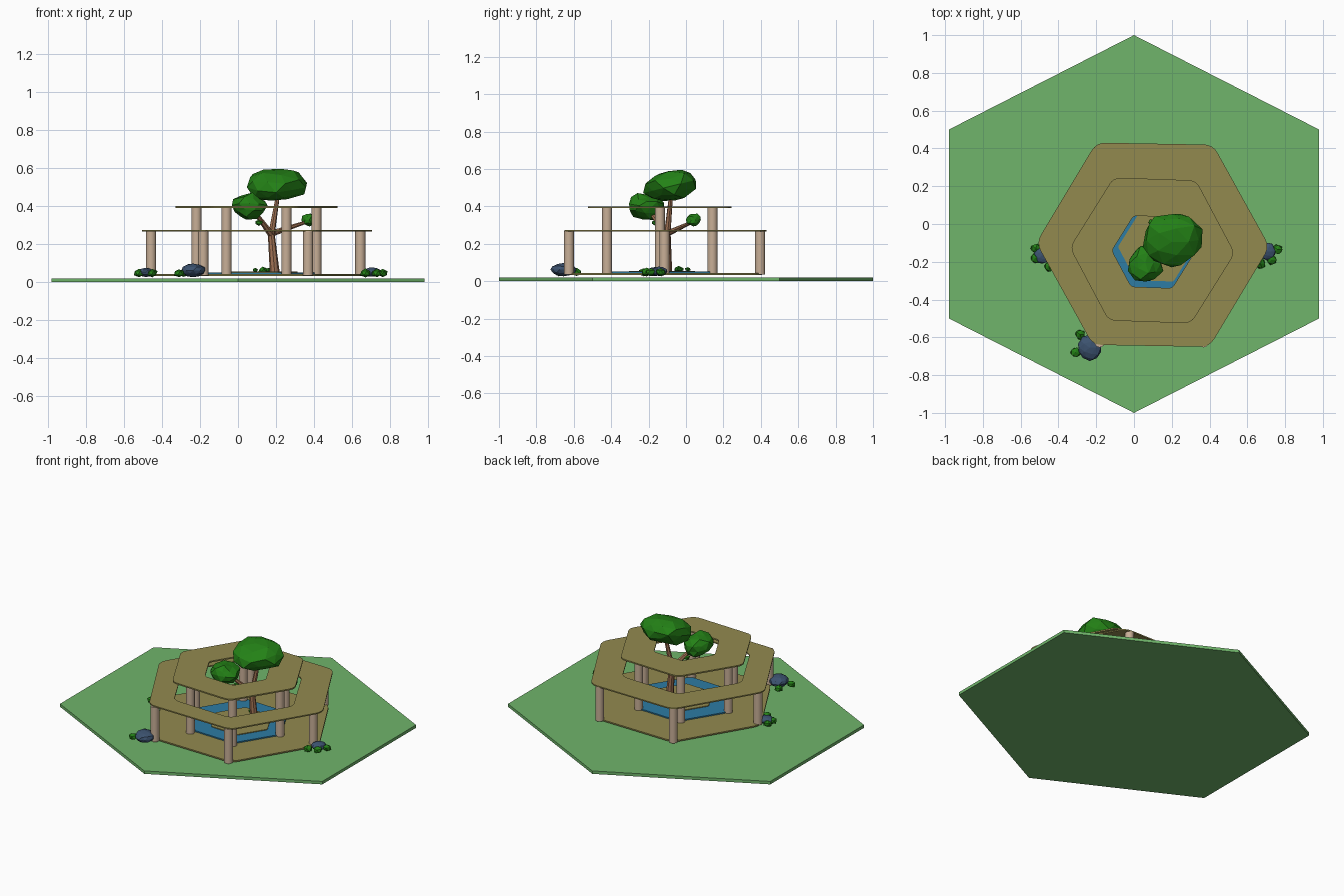
import bpy, bmesh, math, random
from mathutils import Vector, Matrix

cube = bpy.data.objects.get("Cube")
if cube:
    bpy.data.objects.remove(cube, do_unlink=True)
random.seed(4)


def material(name, rgb):
    m = bpy.data.materials.new(name)
    m.use_nodes = True
    m.diffuse_color = (*rgb, 1)
    m.node_tree.nodes["Principled BSDF"].inputs["Base Color"].default_value = (*rgb, 1)
    return m


grass = material("grass_green", (0.16, 0.46, 0.145))
wood = material("olive_wood", (0.29, 0.255, 0.078))
stone = material("pale_column", (0.58, 0.43, 0.31))
leaf = material("leaf_green", (0.017, 0.22, 0.008))
rock = material("slate_blue", (0.045, 0.085, 0.16))
water = material("water_blue", (0.026, 0.2, 0.37))
bark = material("bark_brown", (0.36, 0.17, 0.09))


def finish(bm, name, mat, smooth=False):
    bmesh.ops.recalc_face_normals(bm, faces=bm.faces)
    me = bpy.data.meshes.new(name)
    bm.to_mesh(me)
    bm.free()
    me.materials.append(mat)
    ob = bpy.data.objects.new(name, me)
    bpy.context.collection.objects.link(ob)
    if smooth:
        bpy.ops.object.select_all(action='DESELECT')
        ob.select_set(True)
        bpy.context.view_layer.objects.active = ob
        bpy.ops.object.shade_smooth_by_angle(angle=math.radians(40))
    return ob


def hexagon(center, radius, cut, turn, steps=4):
    """Hexagon with rounded corners, pointing along x."""
    c = [Vector(center) + Vector((math.cos(a), math.sin(a))) * radius
         for a in (math.radians(60 * i + turn) for i in range(6))]
    pts = []
    for i in range(6):
        a = c[i] + (c[i - 1] - c[i]).normalized() * cut
        b = c[i] + (c[(i + 1) % 6] - c[i]).normalized() * cut
        for s in range(steps + 1):
            t = s / steps
            pts.append(a * (1 - t) ** 2 + c[i] * 2 * t * (1 - t) + b * t * t)
    return pts


def plate(name, mat, outer, z0, z1, inner=None):
    """Flat slab from an outline, with an optional opening."""
    bm = bmesh.new()
    ring = lambda pts, z: [bm.verts.new((p.x, p.y, z)) for p in pts]
    loops = [ring(outer, z0), ring(outer, z1)]
    if inner:
        loops += [ring(inner, z1), ring(inner, z0)]
        pairs = list(zip(loops, loops[1:] + loops[:1]))
    else:
        bm.faces.new(loops[0])
        bm.faces.new(loops[1])
        pairs = [loops]
    n = len(outer)
    for a, b in pairs:
        for i in range(n):
            j = (i + 1) % n
            bm.faces.new((a[i], a[j], b[j], b[i]))
    return finish(bm, name, mat)


def limb(name, mat, a, b, r0, r1, sides, smooth=False):
    """Tapered cylinder between two points."""
    a, b = Vector(a), Vector(b)
    d = b - a
    bm = bmesh.new()
    rot = d.to_track_quat('Z', 'Y').to_matrix().to_4x4()
    bmesh.ops.create_cone(bm, cap_ends=True, segments=sides, radius1=r0, radius2=r1,
                          depth=d.length, matrix=Matrix.Translation((a + b) / 2) @ rot)
    return finish(bm, name, mat, smooth)


def lump(name, mat, center, size, tilt=0, detail=2, rough=0.15):
    """Faceted irregular blob."""
    bm = bmesh.new()
    bmesh.ops.create_icosphere(bm, subdivisions=detail, radius=1)
    for v in bm.verts:
        v.co *= 1 + random.uniform(-rough, rough * 0.6)
    bmesh.ops.transform(bm, verts=bm.verts, matrix=Matrix.Translation(center)
                        @ Matrix.Rotation(math.radians(tilt), 4, 'X')
                        @ Matrix.Diagonal((*size, 1)))
    return finish(bm, name, mat)


# Ground
base = [Vector(p) for p in ((0, -1), (0.98, -0.5), (0.98, 0.5), (0, 1), (-0.98, 0.5), (-0.98, -0.5))]
plate("ground", grass, base, 0, 0.02)

# Floor, pool and island
mid = (0.1, -0.11)
core = (0.097, -0.14)
plate("floor", wood, hexagon(mid, 0.59, 0.05, -1), 0.034, 0.043)
plate("pool", water, hexagon((0.1, -0.125), 0.32, 0.02, -2), 0.043, 0.051)
plate("island", wood, hexagon((0.115, -0.128), 0.2, 0.01, -2), 0.045, 0.056)

# Roof rings
plate("lower_roof", wood, hexagon(mid, 0.618, 0.05, -1), 0.267, 0.275,
      hexagon(core, 0.425, 0.04, -2))
plate("upper_roof", wood, hexagon(core, 0.437, 0.04, -2), 0.391, 0.4,
      hexagon((0.1, -0.148), 0.217, 0.02, -2))

# Columns
for i in range(6):
    a = math.radians(60 * i)
    for name, c, rx, ry, top in (("inner_column", core, 0.315, 0.325, 0.392),
                                 ("outer_column", (0.093, -0.115), 0.55, 0.59, 0.268)):
        x, y = c[0] + rx * math.cos(a), c[1] + ry * math.sin(a)
        limb(name, stone, (x, y, 0.036), (x, y, top), 0.027, 0.027, 16, True)

# Tree trunk and branches
fork = (0.175, -0.1, 0.25)
limb("trunk", bark, (0.193, -0.1, 0.05), fork, 0.026, 0.018, 8)
for tip, r in (((0.21, -0.08, 0.46), 0.015), ((0.08, -0.2, 0.38), 0.014)):
    limb("branch", bark, fork, tip, 0.018, r * 0.7, 7)
limb("side_branch", bark, (0.19, -0.09, 0.26), (0.37, 0.04, 0.32), 0.016, 0.008, 7)
limb("twig", bark, (0.15, -0.13, 0.29), (0.11, -0.16, 0.315), 0.007, 0.004, 6)

# Foliage
lump("main_foliage", leaf, (0.2, -0.075, 0.51), (0.162, 0.15, 0.088), 14)
lump("front_foliage", leaf, (0.06, -0.215, 0.398), (0.094, 0.105, 0.07), -10)
lump("side_foliage", leaf, (0.375, 0.04, 0.328), (0.04, 0.04, 0.037), 0, 2)
lump("twig_foliage", leaf, (0.11, -0.165, 0.313), (0.022, 0.022, 0.016), 0, 1)

# Island bushes
for x, y, r in ((0.13, -0.04, 0.024), (0.16, -0.03, 0.018), (0.09, 0.01, 0.016)):
    lump("island_bush", leaf, (x, y, 0.064), (r, r, r * 0.7), 0, 1)

# Boulders with surrounding bushes
groups = (((-0.235, -0.655, 0.065), ((-0.285, -0.585), (-0.31, -0.68))),
          ((0.705, -0.145, 0.046), ((0.76, -0.135), (0.67, -0.21), (0.73, -0.19))),
          ((-0.485, -0.165, 0.045), ((-0.52, -0.18), (-0.45, -0.225), (-0.52, -0.13))))
for (x, y, r), bushes in groups:
    lump("boulder", rock, (x, y, 0.03 + r * 0.5), (r, r * 1.05, r * 0.55), 0, 2, 0.08)
    for bx, by in bushes:
        lump("bush", leaf, (bx, by, 0.048), (0.029, 0.029, 0.023), 0, 1)
